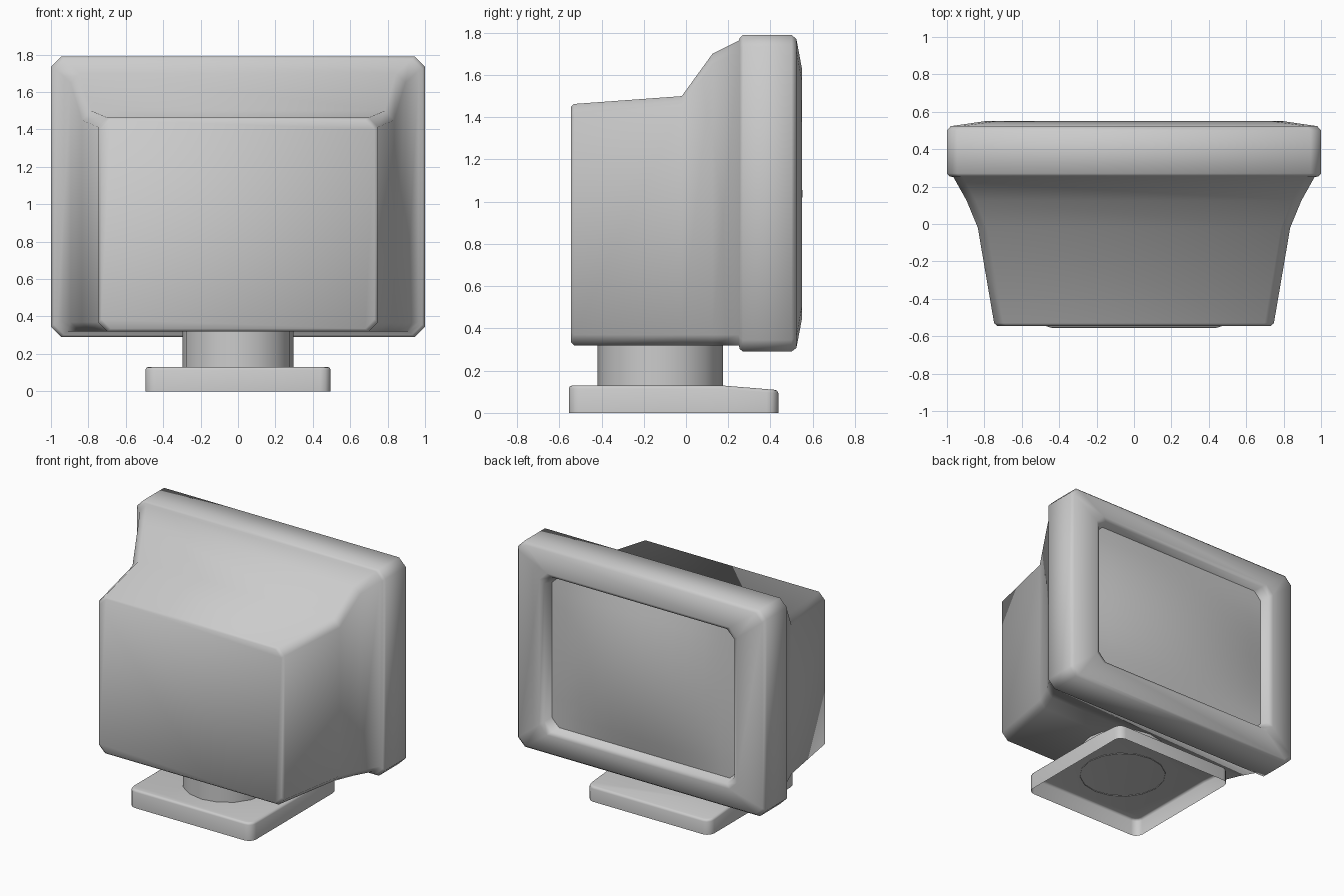
import bpy, bmesh, math

if "Cube" in bpy.data.objects:
    bpy.data.objects.remove(bpy.data.objects["Cube"])


def finish(name, bm, angle=40):
    mesh = bpy.data.meshes.new(name)
    bm.to_mesh(mesh)
    bm.free()
    ob = bpy.data.objects.new(name, mesh)
    bpy.context.collection.objects.link(ob)
    bpy.ops.object.select_all(action='DESELECT')
    ob.select_set(True)
    bpy.context.view_layer.objects.active = ob
    bpy.ops.object.shade_smooth_by_angle(angle=math.radians(angle))
    return ob


def chamfered(y, hx, z0, z1, c):
    """Rectangle in the xz plane with cut corners."""
    return [(x, y, z) for x, z in (
        (hx, z0 + c), (hx, z1 - c), (hx - c, z1), (c - hx, z1),
        (-hx, z1 - c), (-hx, z0 + c), (c - hx, z0), (hx - c, z0))]


def rounded(z, hx, y0, y1, r, n=3):
    """Rectangle in the xy plane with rounded corners."""
    pts = []
    corners = ((hx - r, y1 - r), (r - hx, y1 - r), (r - hx, y0 + r), (hx - r, y0 + r))
    for k, (cx, cy) in enumerate(corners):
        for i in range(n + 1):
            a = math.pi / 2 * (k + i / n)
            pts.append((cx + r * math.cos(a), cy + r * math.sin(a), z))
    return pts


def loft(rings, cap_start=False, cap_end=False, flip=False):
    bm = bmesh.new()
    loops = [[bm.verts.new(p) for p in ring] for ring in rings]
    for a, b in zip(loops, loops[1:]):
        for i in range(len(a)):
            j = (i + 1) % len(a)
            bm.faces.new((a[i], b[i], b[j], a[j]))
    if cap_start:
        bm.faces.new(loops[0])
    if cap_end:
        bm.faces.new(loops[-1][::-1])
    if flip:
        bmesh.ops.reverse_faces(bm, faces=bm.faces)
    return bm


# Casing in one smooth skin: flared rear housing, bezel rim, sloped face, recess wall
finish("monitor_casing", loft([chamfered(*r) for r in (
    (-0.545, 0.73, 0.335, 1.45, 0.05),
    (-0.53, 0.748, 0.32, 1.463, 0.05),
    (-0.02, 0.835, 0.32, 1.50, 0.05),
    (0.125, 0.895, 0.32, 1.70, 0.05),
    (0.25, 0.965, 0.32, 1.763, 0.05),
    (0.255, 0.985, 0.302, 1.777, 0.055),
    (0.27, 1.0, 0.29, 1.79, 0.055),
    (0.50, 1.0, 0.29, 1.79, 0.055),
    (0.523, 0.98, 0.308, 1.77, 0.055),
    (0.55, 0.795, 0.45, 1.625, 0.06),
    (0.535, 0.765, 0.475, 1.60, 0.06),
    (0.44, 0.735, 0.495, 1.58, 0.06))], cap_start=True), 75)

# Curved glass screen, straight along its edges
bm = bmesh.new()
bmesh.ops.create_grid(bm, x_segments=12, y_segments=10, size=1)
for v in bm.verts:
    u, w = v.co.x, v.co.y
    v.co = (-0.745 * u, 0.475 + 0.076 * (1 - u * u) * (1 - w * w), 1.0375 + 0.55 * w)
finish("screen", bm)

# Swivel neck
ring = [(0.297 * math.cos(a), -0.122 + 0.297 * math.sin(a))
        for a in (math.tau * i / 16 for i in range(16))]
finish("swivel_neck", loft([[(x, y, z) for x, y in ring] for z in (0.125, 0.33)], flip=True))

# Base: hollow foot, open underneath, top sloping down on the screen side
bm = loft([rounded(0, 0.495, -0.555, 0.437, 0.055),
           rounded(0.115, 0.495, -0.555, 0.437, 0.055),
           rounded(0.126, 0.49, -0.55, 0.432, 0.05),
           rounded(0.13, 0.479, -0.539, 0.421, 0.04)], cap_end=True, flip=True)
bmesh.ops.bisect_plane(bm, geom=bm.verts[:] + bm.edges[:] + bm.faces[:],
                       plane_co=(0, 0.17, 0), plane_no=(0, 1, 0))
for v in bm.verts:
    if v.co.z > 0.05 and v.co.y > 0.17:
        v.co.z -= 0.022 * (v.co.y - 0.17) / 0.265
bmesh.ops.recalc_face_normals(bm, faces=bm.faces)
finish("base", bm, 60)
